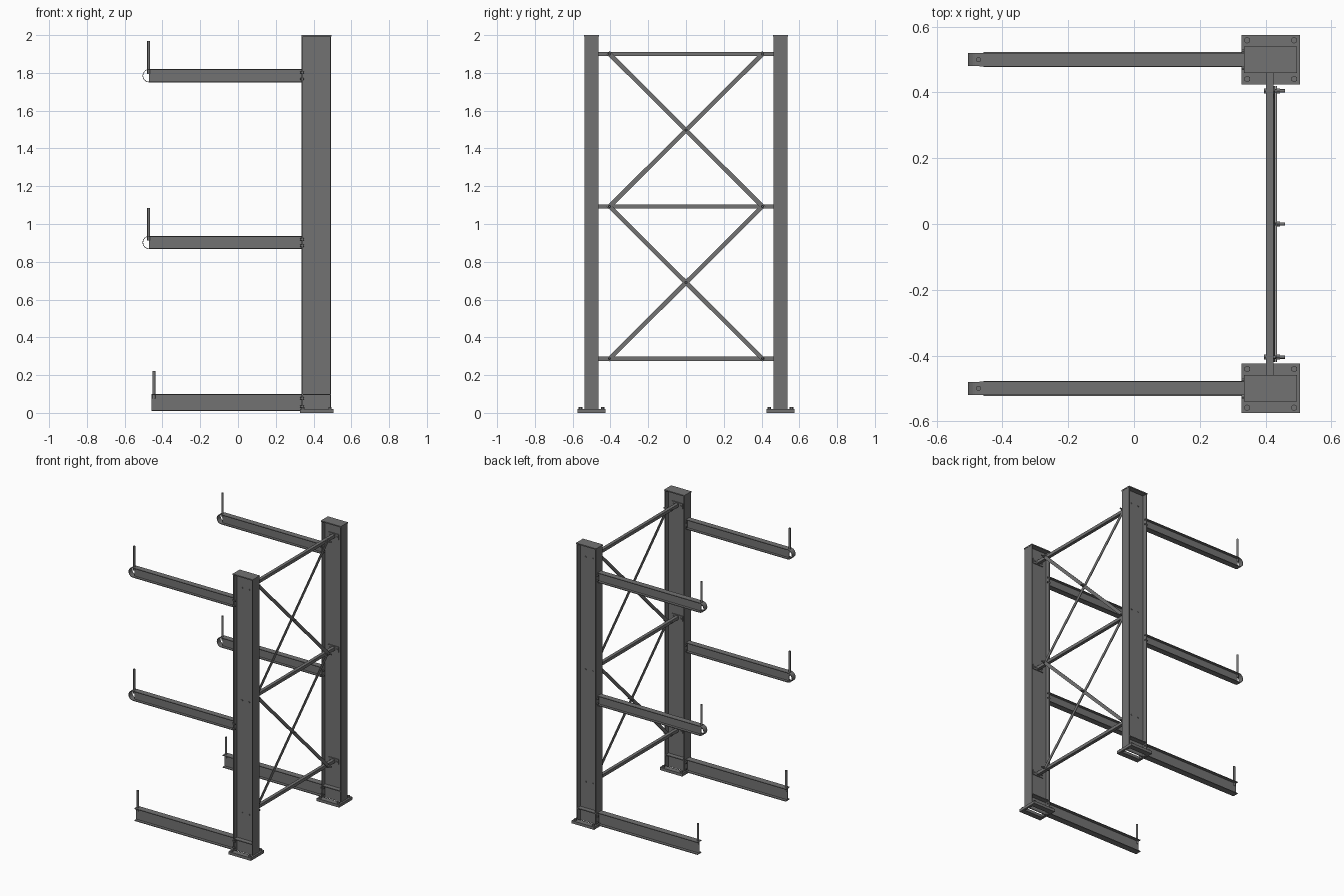
import bpy, bmesh, math
from mathutils import Vector, Matrix

if "Cube" in bpy.data.objects:
    bpy.data.objects.remove(bpy.data.objects["Cube"])

steel = bpy.data.materials.new("dark_steel")
steel.diffuse_color = (0.17, 0.17, 0.17, 1)
steel.use_nodes = True
steel.node_tree.nodes["Principled BSDF"].inputs["Base Color"].default_value = steel.diffuse_color


def make(name, bm):
    bmesh.ops.recalc_face_normals(bm, faces=bm.faces[:])
    me = bpy.data.meshes.new(name)
    bm.to_mesh(me)
    bm.free()
    me.materials.append(steel)
    ob = bpy.data.objects.new(name, me)
    bpy.context.collection.objects.link(ob)
    return ob


def box(name, x0, x1, y0, y1, z0, z1):
    bm = bmesh.new()
    bmesh.ops.create_cube(bm, size=1)
    for v in bm.verts:
        v.co = Vector(((x0 + x1) / 2 + v.co.x * (x1 - x0),
                       (y0 + y1) / 2 + v.co.y * (y1 - y0),
                       (z0 + z1) / 2 + v.co.z * (z1 - z0)))
    return make(name, bm)


def extrude(name, points, offset):
    bm = bmesh.new()
    face = bm.faces.new([bm.verts.new(p) for p in points])
    new = bmesh.ops.extrude_face_region(bm, geom=[face])["geom"]
    bmesh.ops.translate(bm, vec=offset, verts=[g for g in new if isinstance(g, bmesh.types.BMVert)])
    return make(name, bm)


def i_profile(w, d, tf, tw):
    # I section: half width w, half depth d, flange tf, half web tw
    half = [(w, d), (w, d - tf), (tw, d - tf), (tw, tf - d), (w, tf - d), (w, -d)]
    return half + [(-a, -b) for a, b in half]


def rod(name, p0, p1, r, sides=16):
    p0, p1 = Vector(p0), Vector(p1)
    axis = p1 - p0
    bm = bmesh.new()
    m = Matrix.Translation((p0 + p1) / 2) @ axis.to_track_quat('Z', 'Y').to_matrix().to_4x4()
    bmesh.ops.create_cone(bm, cap_ends=True, segments=sides, radius1=r, radius2=r,
                          depth=axis.length, matrix=m)
    if sides > 6:
        for f in bm.faces:
            f.smooth = len(f.verts) == 4
        for e in bm.edges:
            e.smooth = all(f.smooth for f in e.link_faces)
    return make(name, bm)


CX = 0.415  # column centre line

for s in (-1, 1):
    y = 0.5 * s

    # Upright column with cap and foot stiffeners
    extrude("column", [(CX + b, y + a, 0.003) for a, b in i_profile(0.0375, 0.078, 0.007, 0.003)],
            (0, 0, 1.99))
    box("column_cap", 0.335, 0.495, y - 0.04, y + 0.04, 1.992, 2.0)
    for t in (-1, 1):
        a, b = sorted((y + t * 0.002, y + t * 0.036))
        box("column_stiffener", 0.34, 0.49, a, b, 0.094, 0.1)

    # Foot plate frame with anchor bolts
    for t in (-1, 1):
        a, b = sorted((y + t * 0.036, y + t * 0.075))
        box("foot_plate_side", 0.327, 0.505, a, b, 0, 0.02)
        for bx in (0.344, 0.487):
            rod("anchor_bolt", (bx, y + t * 0.059, 0.019), (bx, y + t * 0.059, 0.031), 0.01, 6)
    box("foot_plate_front", 0.327, 0.339, y - 0.037, y + 0.037, 0, 0.02)
    box("foot_plate_back", 0.491, 0.505, y - 0.037, y + 0.037, 0, 0.02)

    # Arms: base arm, then two load arms with rounded noses
    for z0, z1, x0, pin_x, pin_top, w in ((0.01, 0.1, -0.457, -0.445, 0.223, 0.0225),
                                          (0.867, 0.937, -0.47, -0.473, 1.085, 0.0205),
                                          (1.75, 1.82, -0.47, -0.473, 1.968, 0.0205)):
        zc, h = (z0 + z1) / 2, (z1 - z0) / 2
        extrude("arm", [(x0, y + a, zc + b) for a, b in i_profile(w, h, 0.005, 0.002)],
                (0.338 - x0, 0, 0))
        rod("stop_pin", (pin_x, y, z1 - 0.025), (pin_x, y, pin_top), 0.0075)
        for t in (-1, 1):
            for dz in (-0.5, 0.5):
                p = (y + t * 0.026, zc + dz * h)
                rod("arm_bolt", (0.327, *p), (0.35, *p), 0.006, 6)
        if z0 > 0.5:
            # Bent strip closing the nose
            angles = [math.pi * (0.5 + i / 16) for i in range(17)]
            ring = [(x0 + h * math.cos(a), zc + h * math.sin(a)) for a in angles]
            ring += [(x0 + (h - 0.003) * math.cos(a), zc + (h - 0.003) * math.sin(a))
                     for a in reversed(angles)]
            extrude("arm_nose", [(px, y - 0.02, pz) for px, pz in ring], (0, 0.04, 0))

# Horizontal braces with end plates and bolts
levels = (0.287, 1.093, 1.9)
for z in levels:
    box("horizontal_brace", 0.402, 0.425, -0.495, 0.495, z - 0.011, z + 0.011)
    for s in (-1, 1):
        a, b = sorted((s * 0.491, s * 0.497))
        box("brace_end_plate", 0.372, 0.455, a, b, z - 0.018, z + 0.018)
        for bx in (0.385, 0.442):
            rod("brace_plate_bolt", (bx, s * 0.485, z), (bx, s * 0.508, z), 0.006, 6)
        rod("brace_bolt", (0.402, s * 0.405, z), (0.459, s * 0.405, z), 0.005, 12)
        rod("brace_bolt_head", (0.395, s * 0.405, z), (0.403, s * 0.405, z), 0.009, 6)
        rod("brace_nut", (0.434, s * 0.405, z), (0.444, s * 0.405, z), 0.009, 6)

# Crossed flat-bar diagonals
for lo, hi in zip(levels, levels[1:]):
    for s, x in ((1, 0.425), (-1, 0.4297)):
        d = Vector((0, s * 0.81, hi - lo)).normalized()
        n = Vector((0, -d.z, d.y)) * 0.0115
        p0 = Vector((x, -s * 0.405, lo)) - d * 0.01
        p1 = Vector((x, s * 0.405, hi)) + d * 0.01
        extrude("diagonal_brace", [p0 - n, p1 - n, p1 + n, p0 + n], (0.0045, 0, 0))
    zc = (lo + hi) / 2
    rod("cross_bolt", (0.42, 0, zc), (0.459, 0, zc), 0.005, 12)
    rod("cross_bolt_head", (0.418, 0, zc), (0.425, 0, zc), 0.009, 6)
    rod("cross_nut", (0.434, 0, zc), (0.444, 0, zc), 0.009, 6)
